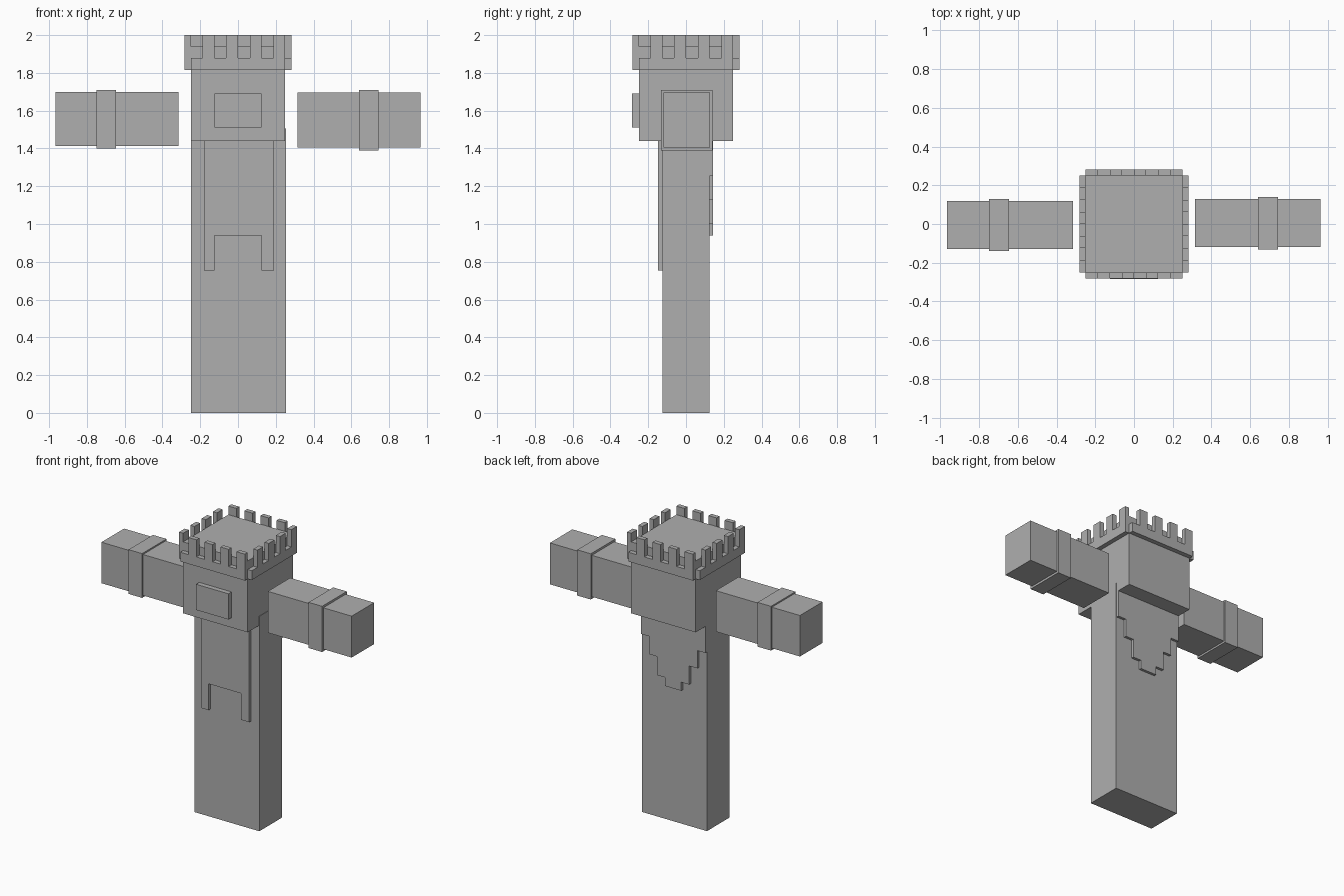
import bpy, bmesh

if "Cube" in bpy.data.objects:
    bpy.data.objects.remove(bpy.data.objects["Cube"])

grey = bpy.data.materials.new("stone_grey")
grey.diffuse_color = (0.43, 0.43, 0.43, 1)
grey.use_nodes = True
grey.node_tree.nodes["Principled BSDF"].inputs["Base Color"].default_value = grey.diffuse_color


def finish(name, bm):
    mesh = bpy.data.meshes.new(name)
    bmesh.ops.recalc_face_normals(bm, faces=bm.faces)
    bm.to_mesh(mesh)
    bm.free()
    mesh.materials.append(grey)
    obj = bpy.data.objects.new(name, mesh)
    bpy.context.collection.objects.link(obj)
    return obj


def box(name, x, y, z):
    """Box from three (low, high) ranges."""
    bm = bmesh.new()
    bmesh.ops.create_cube(bm, size=1)
    for v in bm.verts:
        v.co = [r[0] if c < 0 else r[1] for c, r in zip(v.co, (x, y, z))]
    return finish(name, bm)


def plate(name, outline, y0, y1):
    """Extrude an (x, z) outline from y0 to y1."""
    bm = bmesh.new()
    face = bm.faces.new([bm.verts.new((x, y0, z)) for x, z in outline])
    ext = bmesh.ops.extrude_face_region(bm, geom=[face])
    verts = [g for g in ext["geom"] if isinstance(g, bmesh.types.BMVert)]
    bmesh.ops.translate(bm, verts=verts, vec=(0, y1 - y0, 0))
    return finish(name, bm)


# Legs and torso form one flush column, the torso running up into the head
box("left_leg", (-0.25, 0), (-0.125, 0.125), (0, 0.755))
box("right_leg", (0, 0.253), (-0.125, 0.125), (0, 0.755))
box("torso", (-0.25, 0.253), (-0.125, 0.125), (0.755, 1.505))

# Head with a raised face plate
box("head", (-0.25, 0.25), (-0.25, 0.25), (1.44, 1.94))
box("face_plate", (-0.125, 0.125), (-0.285, -0.25), (1.51, 1.69))

# Front tabard with two hanging strips
plate("front_tabard", [(-0.18, 1.44), (-0.18, 0.755), (-0.125, 0.755),
                       (-0.125, 0.94), (0.125, 0.94), (0.125, 0.755),
                       (0.19, 0.755), (0.19, 1.44)], -0.147, -0.125)

# Stepped cape on the back
steps = [(0.25, 1.255), (0.1875, 1.13), (0.125, 1.0), (0.0625, 0.94)]
half = [(0.25, 1.44)]
for i, (x, z) in enumerate(steps):
    half.append((x, z))
    if i < 3:
        half.append((steps[i + 1][0], z))
plate("back_cape", half + [(-x, z) for x, z in reversed(half)], 0.125, 0.143)

# Crown: one toothed wall turned around the four sides
u = 0.0625
wall = [(-0.25, 1.815), (0.25, 1.815)]
for i in (3, 1, -1, -3):
    wall += [(i * u + u, 2.0), (i * u, 2.0), (i * u, 1.88), (i * u - u, 1.88)]
for k, side in enumerate(("front", "right", "back", "left")):
    crown = plate("crown_" + side, wall, -0.282, -0.25)
    crown.rotation_euler.z = k * 1.5707963

# Detached arms with wrist bands
box("left_arm", (-0.967, -0.315), (-0.13, 0.12), (1.413, 1.7))
box("left_band", (-0.75, -0.645), (-0.14, 0.13), (1.4, 1.71))
box("right_arm", (0.315, 0.965), (-0.12, 0.128), (1.405, 1.695))
box("right_band", (0.64, 0.745), (-0.133, 0.14), (1.39, 1.71))
